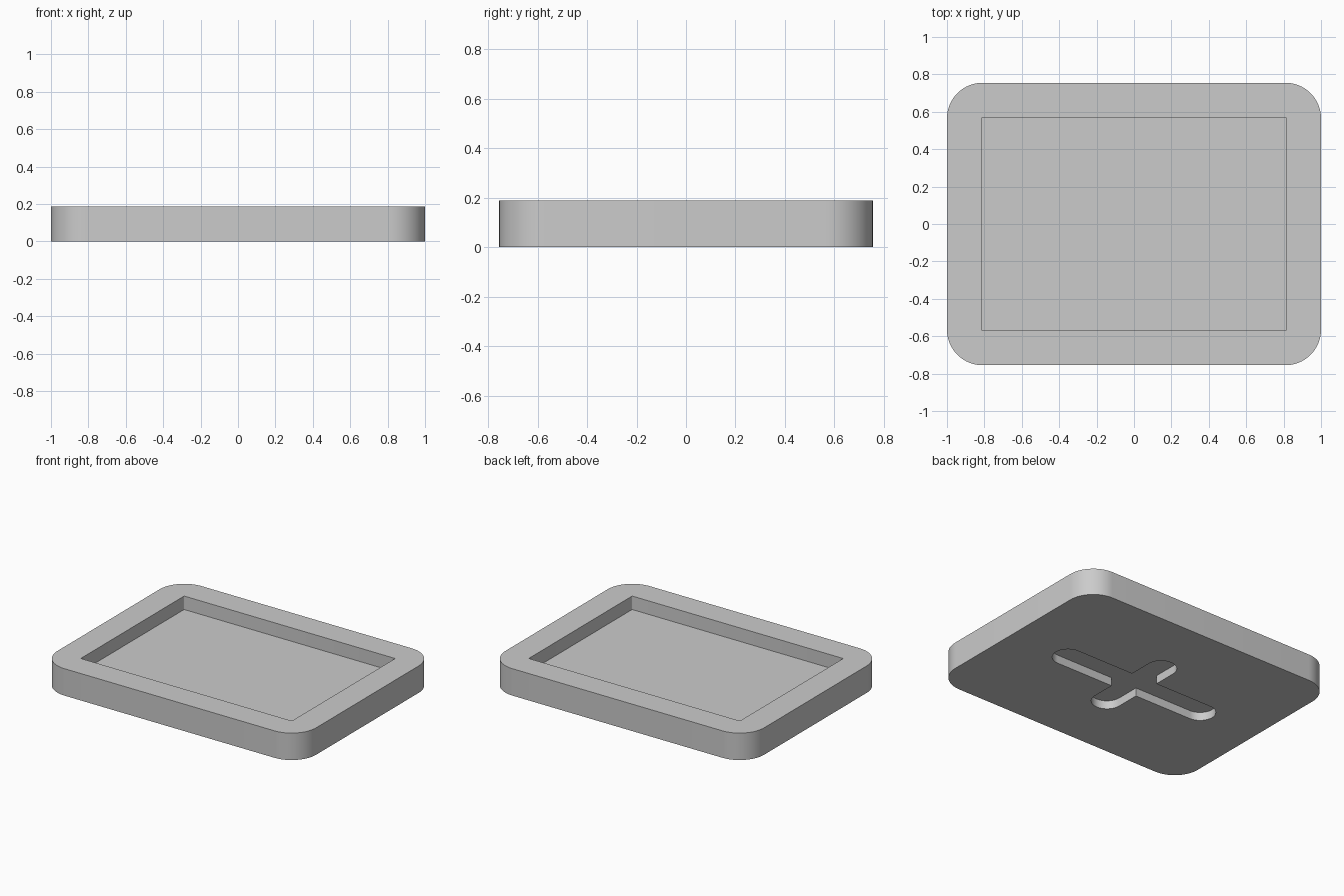
import bpy
import bmesh
from math import cos, sin, pi, radians

if "Cube" in bpy.data.objects:
    bpy.data.objects.remove(bpy.data.objects["Cube"], do_unlink=True)

HEIGHT = 0.188
SLOT_R = 0.1

grey = bpy.data.materials.new("plain grey")
grey.use_nodes = True
colour = (0.6, 0.6, 0.6, 1)
grey.diffuse_color = colour
grey.node_tree.nodes["Principled BSDF"].inputs["Base Color"].default_value = colour


def arc(cx, cy, r, start, sweep, steps):
    """Points along an arc, counter-clockwise."""
    return [(cx + r * cos(start + sweep * i / steps),
             cy + r * sin(start + sweep * i / steps)) for i in range(steps + 1)]


def rounded_rect(hx, hy, r, steps):
    points = []
    for k, (sx, sy) in enumerate([(1, 1), (-1, 1), (-1, -1), (1, -1)]):
        points += arc(sx * (hx - r), sy * (hy - r), r, k * pi / 2, pi / 2, steps)
    return points


def rounded_cross(reach_x, reach_y, r, steps):
    """Plus-shaped outline whose arms end in half circles."""
    points = []
    for k in range(4):
        a = k * pi / 2
        reach = (reach_y if k % 2 else reach_x) - r
        points += arc(reach * cos(a), reach * sin(a), r, a - pi / 2, pi, steps)
        points.append((r * (cos(a) - sin(a)), r * (sin(a) + cos(a))))
    return points


def prism(name, outline, z0, z1):
    """Extrude an outline between two heights."""
    bm = bmesh.new()
    base = bm.faces.new([bm.verts.new((x, y, z0)) for x, y in outline])
    top = bmesh.ops.extrude_face_region(bm, geom=[base])["geom"]
    bmesh.ops.translate(bm, vec=(0, 0, z1 - z0),
                        verts=[v for v in top if isinstance(v, bmesh.types.BMVert)])
    bmesh.ops.recalc_face_normals(bm, faces=bm.faces)
    mesh = bpy.data.meshes.new(name)
    bm.to_mesh(mesh)
    bm.free()
    mesh.materials.append(grey)
    obj = bpy.data.objects.new(name, mesh)
    bpy.context.collection.objects.link(obj)
    return obj


def cut(body, cutter):
    """Subtract the cutter, then discard it."""
    cutter.hide_render = True
    mod = body.modifiers.new(cutter.name, "BOOLEAN")
    mod.operation = "DIFFERENCE"
    mod.solver = "EXACT"
    mod.object = cutter
    bpy.context.view_layer.objects.active = body
    bpy.ops.object.modifier_apply(modifier=mod.name)
    bpy.data.objects.remove(cutter, do_unlink=True)


# Tray body with rounded corners
tray = prism("tray", rounded_rect(1, 0.755, 0.19, 16), 0, HEIGHT)

# Rectangular pocket in the top
cut(tray, prism("pocket_cutter", rounded_rect(0.815, 0.57, 0.006, 3), HEIGHT / 2, HEIGHT + 0.1))

# Shallow cross-shaped slot in the underside
cut(tray, prism("slot_cutter", rounded_cross(0.645, 0.366, SLOT_R, 24), -0.1, 0.058))

# Smooth round corners, crisp edges
bpy.ops.object.select_all(action="DESELECT")
tray.select_set(True)
bpy.context.view_layer.objects.active = tray
bpy.ops.object.shade_smooth_by_angle(angle=radians(35))
